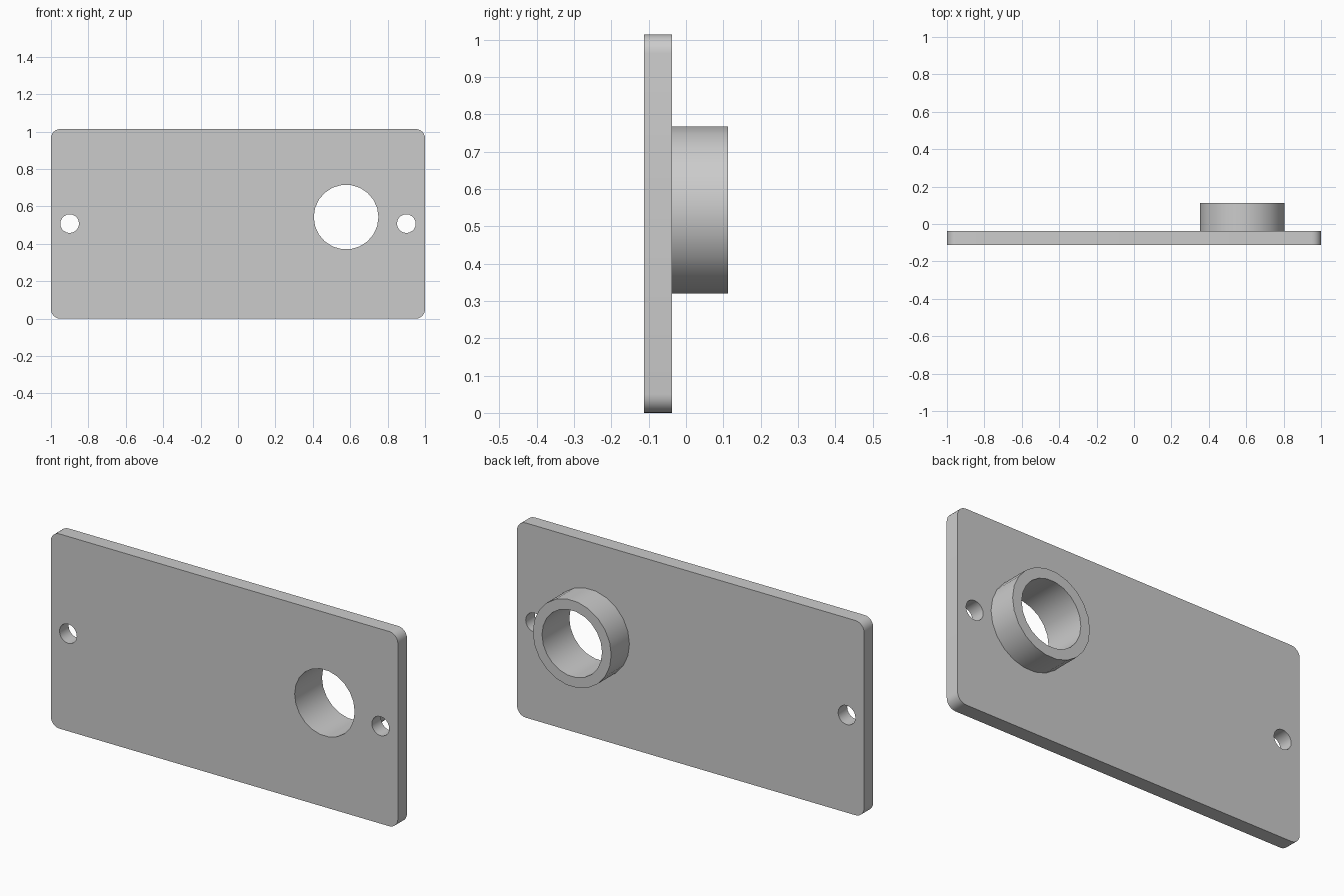
import bpy
import bmesh
from math import cos, sin, pi, radians

cube = bpy.data.objects.get("Cube")
if cube:
    bpy.data.objects.remove(cube, do_unlink=True)

# Single plain grey
GREY = (0.6, 0.6, 0.6, 1.0)
grey = bpy.data.materials.new("plain grey")
grey.use_nodes = True
grey.diffuse_color = GREY
grey.node_tree.nodes["Principled BSDF"].inputs["Base Color"].default_value = GREY


def arc(cx, cz, radius, start, sweep, steps):
    return [(cx + radius * cos(start + sweep * i / steps),
             cz + radius * sin(start + sweep * i / steps)) for i in range(steps + 1)]


def circle(cx, cz, radius, sides):
    return arc(cx, cz, radius, 0, 2 * pi, sides)[:-1]


def rounded_rectangle(width, height, radius, steps):
    x, low, high = width / 2 - radius, radius, height - radius
    corners = [(x, high), (-x, high), (-x, low), (x, low)]
    points = []
    for i, (cx, cz) in enumerate(corners):
        points += arc(cx, cz, radius, i * pi / 2, pi / 2, steps)
    return points


def extruded(name, outlines, y_front, y_back):
    """Solid from an outer outline and its holes, drawn in the xz plane."""
    curve = bpy.data.curves.new(name, "CURVE")
    curve.dimensions = "2D"
    curve.fill_mode = "BOTH"
    curve.extrude = (y_back - y_front) / 2
    for outline in outlines:
        spline = curve.splines.new("POLY")
        spline.points.add(len(outline) - 1)
        for point, (x, z) in zip(spline.points, outline):
            point.co = (x, z, 0, 1)
        spline.use_cyclic_u = True
    obj = bpy.data.objects.new(name, curve)
    obj.location.y = (y_front + y_back) / 2
    obj.rotation_euler.x = radians(90)
    bpy.context.collection.objects.link(obj)
    bpy.ops.object.select_all(action="DESELECT")
    obj.select_set(True)
    bpy.context.view_layer.objects.active = obj
    bpy.ops.object.convert(target="MESH")
    obj = bpy.context.view_layer.objects.active

    # Weld caps to walls and make normals consistent
    bm = bmesh.new()
    bm.from_mesh(obj.data)
    bmesh.ops.remove_doubles(bm, verts=bm.verts, dist=0.0001)
    bmesh.ops.recalc_face_normals(bm, faces=bm.faces)
    bm.to_mesh(obj.data)
    bm.free()
    obj.data.materials.clear()
    obj.data.materials.append(grey)
    bpy.ops.object.shade_smooth_by_angle(angle=radians(35))
    return obj


FRONT, BACK, COLLAR_END = -0.1125, -0.0375, 0.1125
bore = circle(0.578, 0.543, 0.173, 22)

# Mounting plate with two screw holes and the main bore
screw_holes = [circle(side * 0.9, 0.508, 0.05, 20) for side in (-1, 1)]
extruded("mounting_plate",
         [rounded_rectangle(2.0, 1.014, 0.05, 6), bore] + screw_holes, FRONT, BACK)

# Round collar standing off the back around the bore
extruded("collar", [circle(0.578, 0.543, 0.226, 22), bore], BACK, COLLAR_END)
